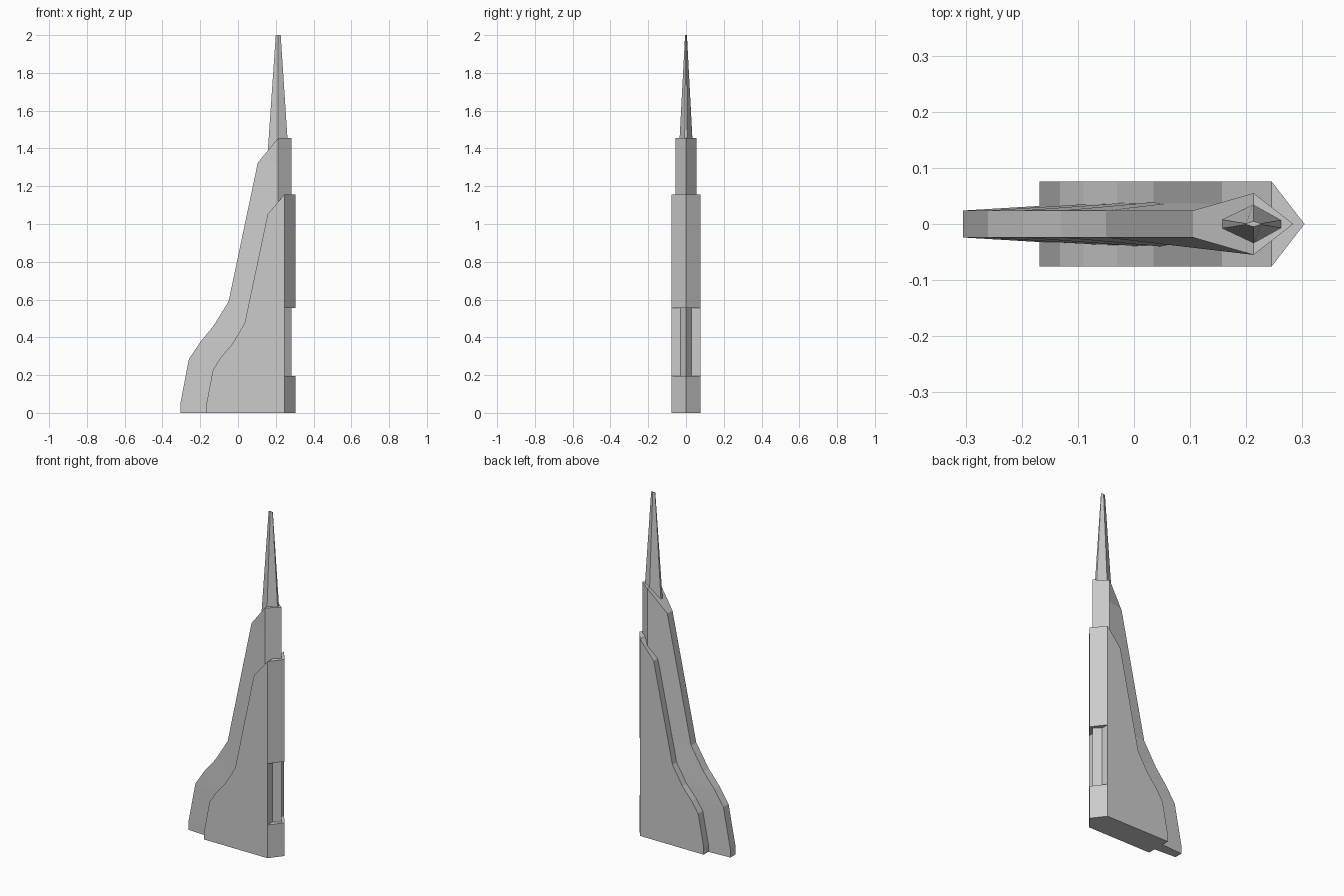
import bpy, bmesh

if "Cube" in bpy.data.objects:
    bpy.data.objects.remove(bpy.data.objects["Cube"])


def loft(name, rings):
    """Skin a closed solid through equal-length rings of points."""
    bm = bmesh.new()
    vs = [[bm.verts.new(p) for p in r] for r in rings]
    n = len(vs[0])
    for a, b in zip(vs, vs[1:]):
        for i in range(n):
            j = (i + 1) % n
            bm.faces.new((a[i], a[j], b[j], b[i]))
    bm.faces.new(vs[0][::-1])
    bm.faces.new(vs[-1])
    bmesh.ops.remove_doubles(bm, verts=bm.verts, dist=1e-5)
    bmesh.ops.recalc_face_normals(bm, faces=bm.faces)
    me = bpy.data.meshes.new(name)
    bm.to_mesh(me)
    bm.free()
    ob = bpy.data.objects.new(name, me)
    bpy.context.collection.objects.link(ob)
    return ob


def section(x, edge, spine, half, nose, z):
    """Horizontal slice: thin trailing edge, wide spine, pointed nose."""
    return [(x, -edge, z), (spine, -half, z), (nose, 0, z),
            (spine, half, z), (x, edge, z)]


def edge_x(profile, z):
    """Trailing edge position at height z."""
    for (x0, z0), (x1, z1) in zip(profile, profile[1:]):
        if z <= z1:
            return x0 + (x1 - x0) * (z - z0) / (z1 - z0)
    return profile[-1][0]


# Thin tall fin, thickening towards its spine
fin = [(-.305, 0), (-.305, .05), (-.26, .285), (-.2, .375), (-.13, .46),
       (-.05, .59), (.105, 1.325), (.213, 1.455)]
loft("tall_fin", [section(x, .055 if x == .213 else .024, .213, .055, .284, z)
                  for x, z in fin])

# Thick lower body, nose cut back flat between the two notch heights
body = [(-.168, 0), (-.168, .045), (-.132, .23), (-.09, .295), (-.03, .365),
        (.035, .475), (.157, 1.052), (.245, 1.156)]
low, high = .195, .555
levels = [(z, .245 if low < z < high else .304) for _, z in body]
levels += [(low, .304), (low, .245), (high, .245), (high, .304)]
levels.sort(key=lambda l: (l[0], l[1] if l[0] == high else -l[1]))
loft("lower_body", [section(edge_x(body, z), .076, .245, .076, nose, z)
                    for z, nose in levels])


# Tapering spire on top
def spire_ring(back, front, end, half, z):
    return [(back, -end, z), (.213, -half, z), (front, -end, z),
            (front, end, z), (.213, half, z), (back, end, z)]


loft("spire", [spire_ring(.157, .267, .008, .038, 1.375),
               spire_ring(.2, .226, .001, .005, 2.0)])
